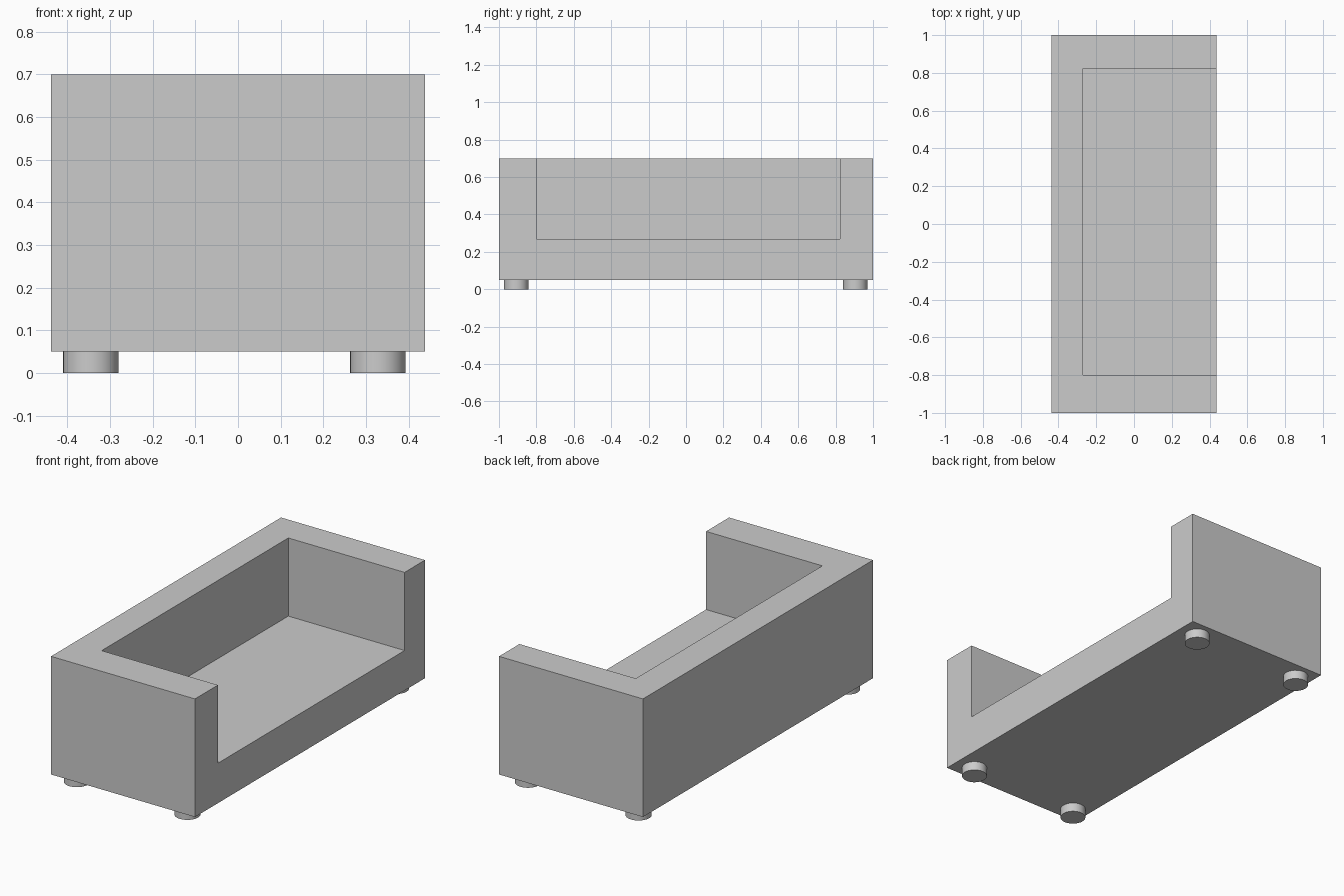
import bpy

if "Cube" in bpy.data.objects:
    bpy.data.objects.remove(bpy.data.objects["Cube"])

HALF_X, HALF_Y = 0.438, 1.0
FOOT_R, FOOT_H, TOP = 0.065, 0.05, 0.70


def box(name, lo, hi):
    """Axis-aligned box between two corners."""
    centre = [(a + b) / 2 for a, b in zip(lo, hi)]
    bpy.ops.mesh.primitive_cube_add(size=1, location=centre)
    obj = bpy.context.object
    obj.name = name
    obj.scale = [b - a for a, b in zip(lo, hi)]
    bpy.ops.object.transform_apply(location=False, rotation=False, scale=True)
    return obj


# Sofa body: one block with the seating space carved out, open at +x
body = box("sofa_body", (-HALF_X, -HALF_Y, FOOT_H), (HALF_X, HALF_Y, TOP))
cutter = box("seat_cutter", (-0.27, -0.80, 0.27), (HALF_X + 0.2, 0.823, TOP + 0.2))
cutter.hide_render = True

carve = body.modifiers.new("carve_seat", 'BOOLEAN')
carve.operation = 'DIFFERENCE'
carve.solver = 'EXACT'
carve.object = cutter
bpy.context.view_layer.objects.active = body
bpy.ops.object.modifier_apply(modifier=carve.name)
bpy.data.objects.remove(cutter, do_unlink=True)

# Four short round feet
for x_name, x in (("back", -0.345), ("front", 0.328)):
    for y_name, y in (("right", -0.908), ("left", 0.905)):
        bpy.ops.mesh.primitive_cylinder_add(
            vertices=32, radius=FOOT_R, depth=FOOT_H, location=(x, y, FOOT_H / 2))
        bpy.context.object.name = f"{x_name}_{y_name}_foot"
        bpy.ops.object.shade_smooth_by_angle()
